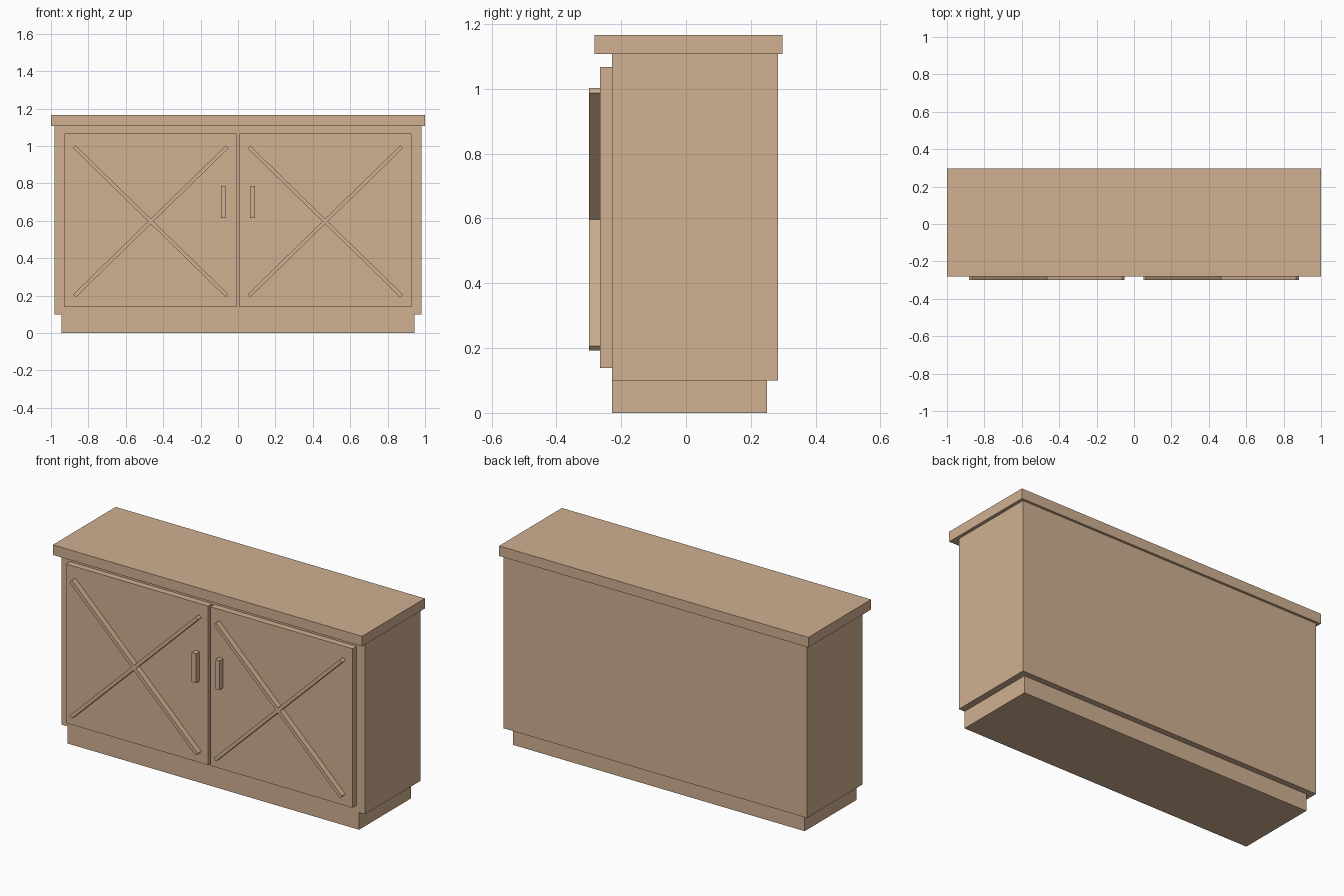
import bpy
import math

if "Cube" in bpy.data.objects:
    bpy.data.objects.remove(bpy.data.objects["Cube"])

wood = bpy.data.materials.new("light_wood")
wood.diffuse_color = (0.63, 0.435, 0.285, 1)
wood.use_nodes = True
wood.node_tree.nodes["Principled BSDF"].inputs["Base Color"].default_value = wood.diffuse_color


def box(name, x, y, z, angle=0.0):
    """Box from (min, max) ranges, optionally turned about the y axis."""
    centre = [(r[0] + r[1]) / 2 for r in (x, y, z)]
    size = [r[1] - r[0] for r in (x, y, z)]
    bpy.ops.mesh.primitive_cube_add(size=1, location=centre, rotation=(0, angle, 0))
    ob = bpy.context.object
    ob.name = name
    ob.scale = size
    ob.data.materials.append(wood)
    return ob


# Carcass
box("plinth", (-0.943, 0.943), (-0.228, 0.25), (0, 0.1))
box("cabinet_body", (-0.981, 0.981), (-0.228, 0.284), (0.1, 1.108))
box("countertop", (-1, 1), (-0.282, 0.298), (1.108, 1.167))

# Doors with crossed battens and pull handles
DOOR_Y = (-0.265, -0.228)
TRIM_Y = (-0.299, -0.265)
half_len = math.hypot(0.408, 0.398)
tilt = math.atan2(0.398, 0.408)
for side, s in (("left", -1), ("right", 1)):
    def span(a, b):
        return tuple(sorted((s * a, s * b)))

    box(side + "_door", span(0.007, 0.927), DOOR_Y, (0.138, 1.068))
    box(side + "_handle", span(0.063, 0.09), TRIM_Y, (0.615, 0.787))
    cx, cz = s * 0.466, 0.597
    for label, a in (("rising", -tilt), ("falling", tilt)):
        box(f"{side}_{label}_batten", (cx - half_len, cx + half_len), TRIM_Y,
            (cz - 0.01, cz + 0.01), a)
